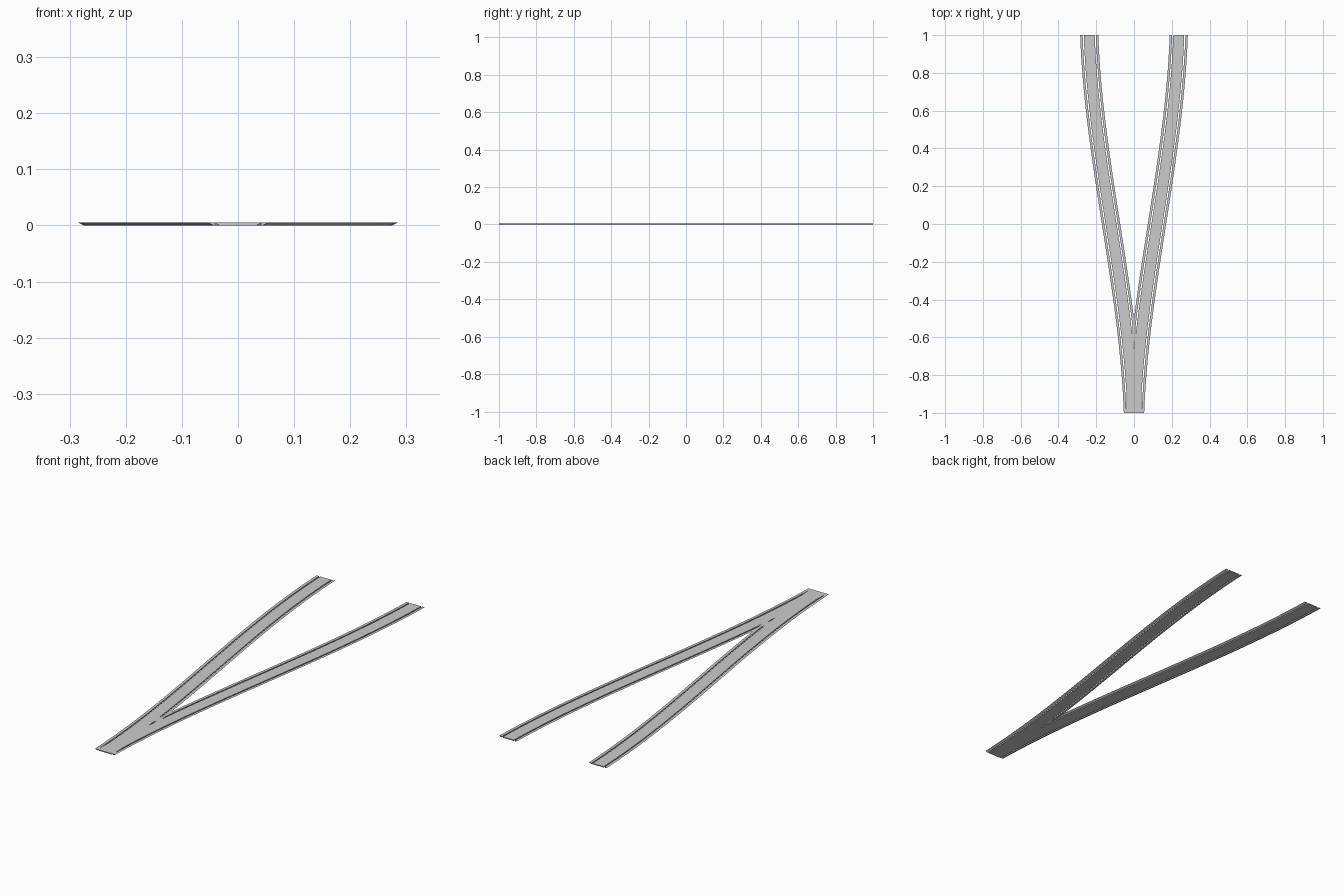
import bpy
import bmesh
from mathutils import Vector

if "Cube" in bpy.data.objects:
    bpy.data.objects.remove(bpy.data.objects["Cube"])

STEPS = 32
HEIGHT = 0.005
START_X, END_X = 0.006, 0.237
BEND = 0.7  # share of S-curve against straight line


def centre(t):
    """Point and sideways direction on the gently S-shaped branch centreline."""
    s = BEND * t * t * (3 - 2 * t) + (1 - BEND) * t
    ds = BEND * 6 * t * (1 - t) + (1 - BEND)
    point = Vector((START_X + (END_X - START_X) * s, -1 + 2 * t, 0))
    # Ends are cut square to y
    side = Vector((2, -(END_X - START_X) * ds if 0 < t < 1 else 0, 0)).normalized()
    return point, side


def sweep(name, profile, flip):
    """Sweep a closed (offset, height) profile along one branch."""
    bm = bmesh.new()
    rings = []
    for i in range(STEPS + 1):
        p, side = centre(i / STEPS)
        ring = []
        for off, z in profile:
            v = p + side * off
            ring.append(bm.verts.new((v.x * flip, v.y, z)))
        rings.append(ring)
    n = len(profile)
    for a, b in zip(rings, rings[1:]):
        for j in range(n):
            k = (j + 1) % n
            bm.faces.new((a[j], a[k], b[k], b[j]))
    bm.faces.new(rings[0])
    bm.faces.new(rings[-1])
    bmesh.ops.recalc_face_normals(bm, faces=bm.faces)
    mesh = bpy.data.meshes.new(name)
    bm.to_mesh(mesh)
    bm.free()
    obj = bpy.data.objects.new(name, mesh)
    bpy.context.collection.objects.link(obj)
    return obj


# Flat roadway and outward-flaring edge strip, in cross-section
road = [(-0.029, 0), (0.029, 0), (0.029, HEIGHT), (-0.029, HEIGHT)]
strip = [(0.035, 0), (0.038, 0), (0.048, HEIGHT), (0.035, HEIGHT)]

for label, flip in (("right", 1), ("left", -1)):
    # Branch roadway
    sweep(label + "_branch_road", road, flip)
    # Strips along both edges of the branch
    sweep(label + "_branch_outer_edge", strip, flip)
    sweep(label + "_branch_inner_edge", [(-o, z) for o, z in strip], flip)
